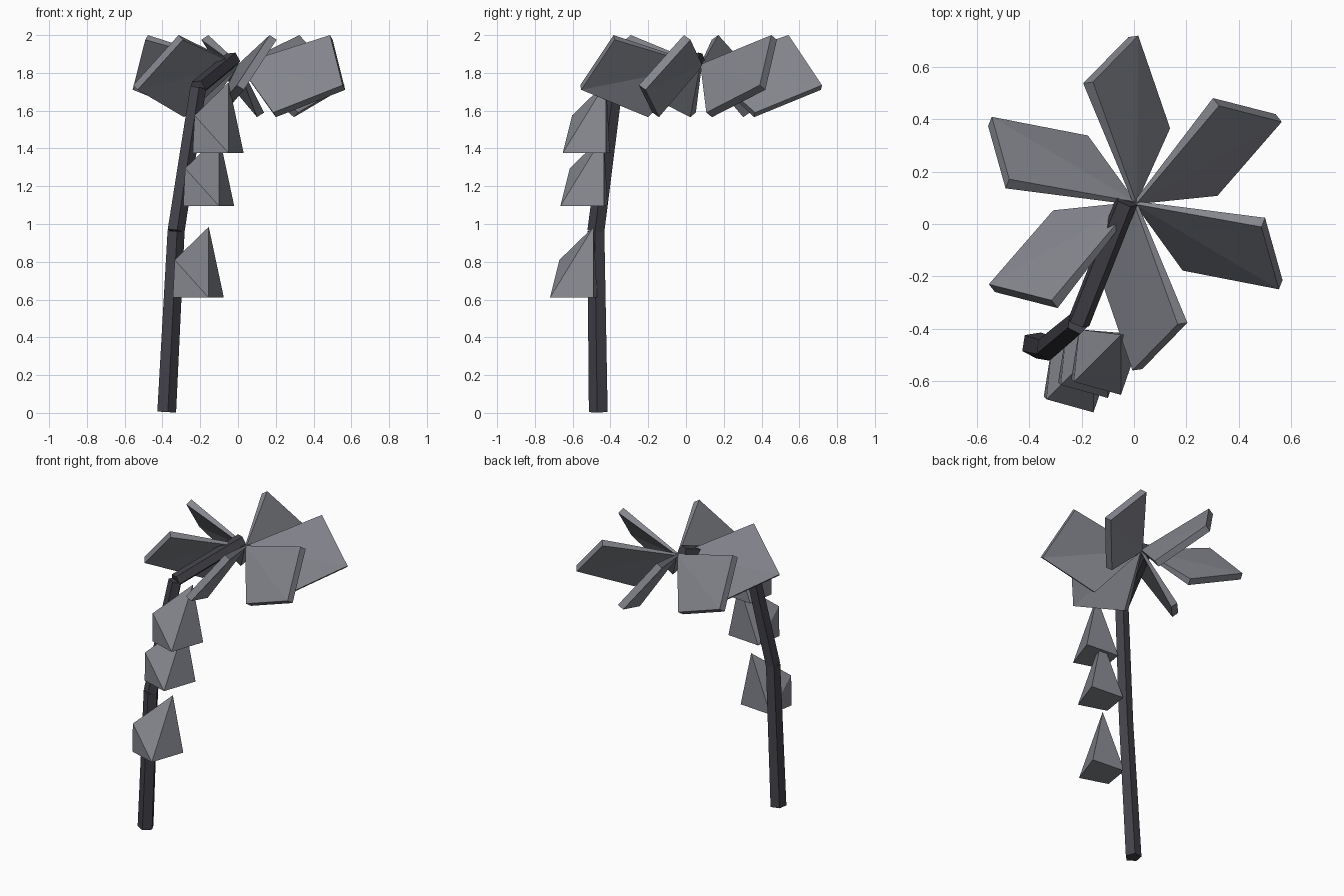
import bpy, bmesh
from math import cos, sin, radians
from mathutils import Vector, Matrix

if "Cube" in bpy.data.objects:
    bpy.data.objects.remove(bpy.data.objects["Cube"])


def make_material(name, rgb):
    mat = bpy.data.materials.new(name)
    mat.use_nodes = True
    colour = (*rgb, 1.0)
    mat.diffuse_color = colour
    mat.node_tree.nodes["Principled BSDF"].inputs["Base Color"].default_value = colour
    return mat


def finish(bm, name, mat):
    bmesh.ops.recalc_face_normals(bm, faces=bm.faces)
    mesh = bpy.data.meshes.new(name)
    bm.to_mesh(mesh)
    bm.free()
    mesh.materials.append(mat)
    obj = bpy.data.objects.new(name, mesh)
    bpy.context.collection.objects.link(obj)
    return obj


trunk_dark = make_material("trunk dark grey", (0.055, 0.055, 0.068))
leaf_grey = make_material("leaf grey", (0.235, 0.242, 0.272))

# Trunk: five-sided tapered segments along a bent path
path = [Vector(p) for p in ((-0.38, -0.462, 0.005), (-0.33, -0.475, 0.963),
                            (-0.213, -0.377, 1.72), (-0.03, 0.085, 1.87))]
radii = (0.053, 0.048, 0.045, 0.045)
for i, name in enumerate(("trunk_lower", "trunk_middle", "trunk_upper")):
    start, end = path[i], path[i + 1]
    axis = end - start
    turn = Vector((0, 0, 1)).rotation_difference(axis).to_matrix().to_4x4()
    bm = bmesh.new()
    bmesh.ops.create_cone(
        bm, cap_ends=True, segments=5, radius1=radii[i], radius2=radii[i + 1],
        depth=axis.length)
    # Aim one corner of the section at 63 degrees around the trunk
    first = min(bm.verts, key=lambda v: v.co.z).co
    spin = radians(63) - Vector((1, 0)).angle_signed(Vector((first.x, first.y))) * -1
    place = Matrix.Translation((start + end) / 2) @ turn @ Matrix.Rotation(spin, 4, "Z")
    bmesh.ops.transform(bm, matrix=place, verts=bm.verts)
    finish(bm, name, trunk_dark)

# Leaves: six tilted slabs around the crown, tapering to the hub
hub = Vector((0.005, 0.08, 0))
top = [Vector(p) for p in ((0, -0.005, 1.845), (0.288, -0.128, 1.59),
                           (0.64, 0, 1.735), (0.46, 0.17, 2.0))]
normal = (top[1] - top[0]).cross(top[3] - top[0]).normalized()
for k in range(6):
    bm = bmesh.new()
    place = Matrix.Translation(hub) @ Matrix.Rotation(radians(29 + 60 * k), 4, "Z")
    upper = [bm.verts.new(place @ p) for p in top]
    lower = [bm.verts.new(place @ (p - normal * (0.015 if j == 0 else 0.045)))
             for j, p in enumerate(top)]
    # Each broad side is two flat triangles meeting at the hub
    for ring in (upper, lower):
        bm.faces.new((ring[0], ring[1], ring[2]))
        bm.faces.new((ring[0], ring[2], ring[3]))
    for j in range(4):
        n = (j + 1) % 4
        bm.faces.new((upper[j], upper[n], lower[n], lower[j]))
    finish(bm, f"leaf_{k + 1}", leaf_grey)

# Fruits: three identical wedge-shaped pods beside the trunk
pod = [Vector(p) for p in ((-0.345, -0.66, 0), (-0.155, -0.72, 0), (-0.075, -0.49, 0),
                           (-0.315, -0.47, 0), (-0.155, -0.49, 0.375),
                           (-0.335, -0.67, 0.2))]
for name, offset in (("fruit_lower", (0, 0, 0.61)),
                     ("fruit_middle", (0.055, 0.055, 1.095)),
                     ("fruit_upper", (0.105, 0.067, 1.375))):
    bm = bmesh.new()
    for p in pod:
        bm.verts.new(p + Vector(offset))
    bmesh.ops.convex_hull(bm, input=bm.verts)
    bmesh.ops.dissolve_limit(bm, angle_limit=radians(1), verts=bm.verts, edges=bm.edges)
    finish(bm, name, leaf_grey)
